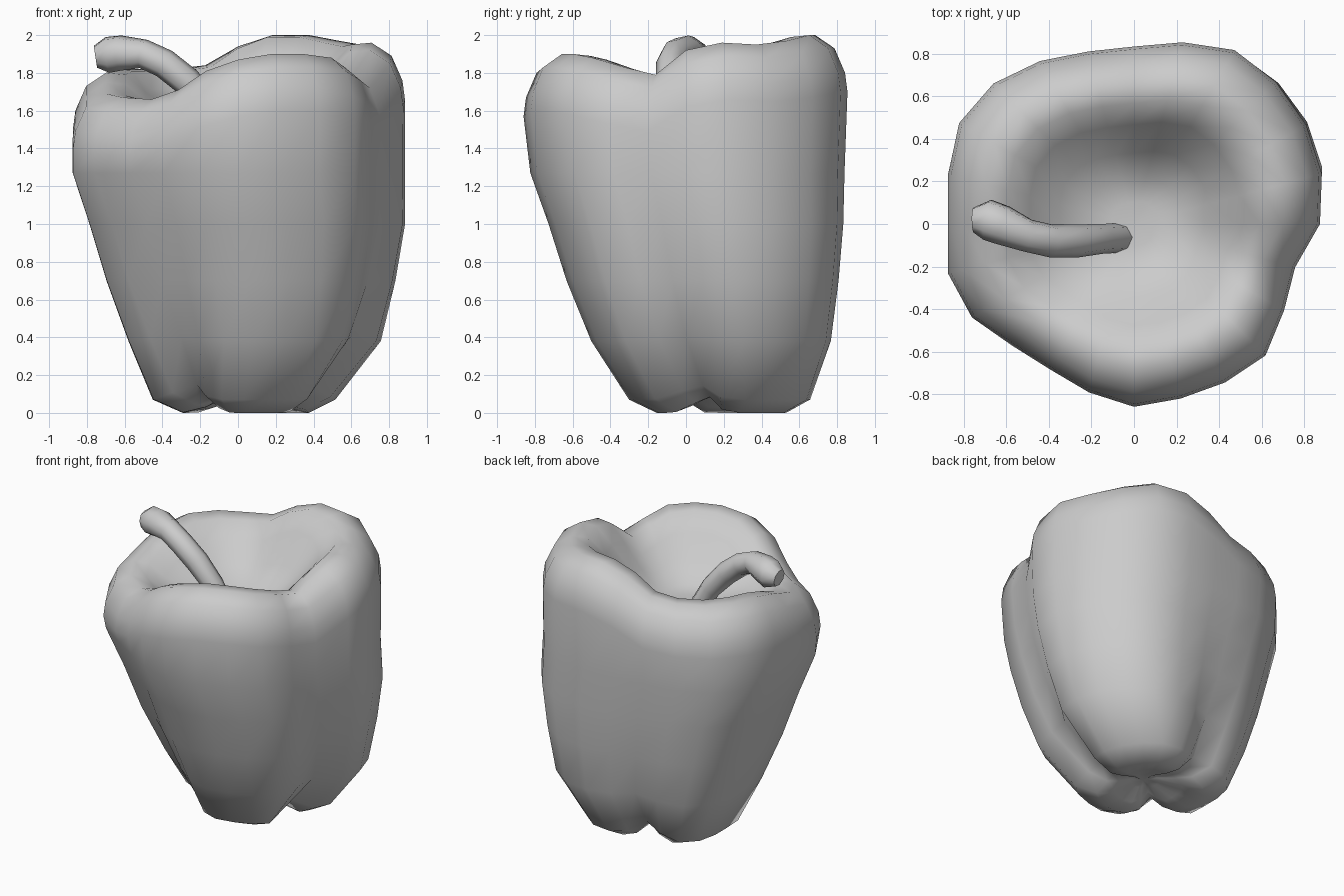
import bpy, bmesh
from math import radians, cos, sin, exp

if "Cube" in bpy.data.objects:
    bpy.data.objects.remove(bpy.data.objects["Cube"])

# widest outline and rim height, one value every 15 degrees from +x
OUTLINE = [.875, .915, .935, .945, .945, .885, .835, .84, .885, .935, .95, .905,
           .875, .905, .88, .81, .79, .82, .86, .85, .86, .875, .815, .785]
RIM = [1.92, 1.96, 1.95, 1.97, 2.0, 2.0, 1.94, 1.84, 1.82, 1.82, 1.82, 1.80,
       1.75, 1.69, 1.67, 1.66, 1.71, 1.81, 1.87, 1.90, 1.90, 1.88, 1.83, 1.79]
CREASES = (107, 223, 341)
N = len(OUTLINE)

# outer rings: z, centre x, centre y, scale x, scale y, crease depth, crease lift
BODY = [(.09, .04, .15, .10, .10, 0, .02),
        (.03, .04, .18, .24, .26, .20, .06),
        (.00, .04, .19, .38, .40, .24, .09),
        (.07, .03, .18, .55, .56, .22, .08),
        (.38, .085, .135, .76, .74, .12, .02),
        (.70, .065, .09, .87, .84, .06, 0),
        (1.00, .045, .055, .95, .91, .03, 0),
        (1.27, .0, .01, 1, .97, .01, 0)]
# top rings: scale, drop below rim, blend toward the crater floor
TOP = [(1.0, .30, 0), (.985, .20, 0), (.92, .07, 0), (.80, .0, 0),
       (.68, .01, 0), (.56, .07, .15), (.40, .04, .65), (.25, 0, .95), (.12, 0, 1)]
FLOOR = 1.51


def crease(a):
    return sum(exp(-(((a - c + 180) % 360 - 180) / 15) ** 2) for c in CREASES)


# pepper body with lobed base and sunken crown
bm = bmesh.new()
rings = []
for z, cx, cy, sx, sy, depth, lift in BODY:
    ring = []
    for i, r in enumerate(OUTLINE):
        a, g = 360 / N * i, crease(360 / N * i)
        k = r * (1 - depth * g)
        ring.append(bm.verts.new((cx + sx * k * cos(radians(a)),
                                  cy + sy * k * sin(radians(a)), z + lift * g)))
    rings.append(ring)
for s, drop, mix in TOP:
    ring = []
    for i, (r, h) in enumerate(zip(OUTLINE, RIM)):
        a = radians(360 / N * i)
        z = (h - drop) * (1 - mix) + FLOOR * mix
        ring.append(bm.verts.new((s * r * cos(a), s * r * sin(a), z)))
    rings.append(ring)
for lo, hi in zip(rings, rings[1:]):
    for i in range(N):
        j = (i + 1) % N
        bm.faces.new((lo[i], lo[j], hi[j], hi[i]))
for ring, p in ((rings[0], (.04, .14, .10)), (rings[-1], (0, 0, FLOOR))):
    c = bm.verts.new(p)
    for i in range(N):
        bm.faces.new((ring[i], ring[(i + 1) % N], c))
bmesh.ops.recalc_face_normals(bm, faces=bm.faces)
for f in bm.faces:
    f.smooth = True
mesh = bpy.data.meshes.new("pepper_body")
bm.to_mesh(mesh)
bm.free()
bpy.context.collection.objects.link(bpy.data.objects.new("pepper_body", mesh))

# curved stem: x, y, z, radius
PATH = [(-.06, -.065, 1.46, .07), (-.15, -.07, 1.62, .07), (-.27, -.08, 1.755, .078),
        (-.39, -.08, 1.85, .078), (-.50, -.055, 1.90, .078),
        (-.62, -.005, 1.905, .095), (-.69, .02, 1.895, .098), (-.755, .02, 1.885, .06)]
curve = bpy.data.curves.new("stem", "CURVE")
curve.dimensions = "3D"
curve.bevel_depth = 1
curve.bevel_resolution = 2
curve.use_fill_caps = True
sp = curve.splines.new("POLY")
sp.points.add(len(PATH) - 1)
for pt, (x, y, z, r) in zip(sp.points, PATH):
    pt.co = (x, y, z, 1)
    pt.radius = r
stem = bpy.data.objects.new("stem", curve)
bpy.context.collection.objects.link(stem)
bpy.context.view_layer.objects.active = stem
stem.select_set(True)
bpy.ops.object.convert(target="MESH")
bpy.ops.object.shade_smooth_by_angle(angle=radians(60))
